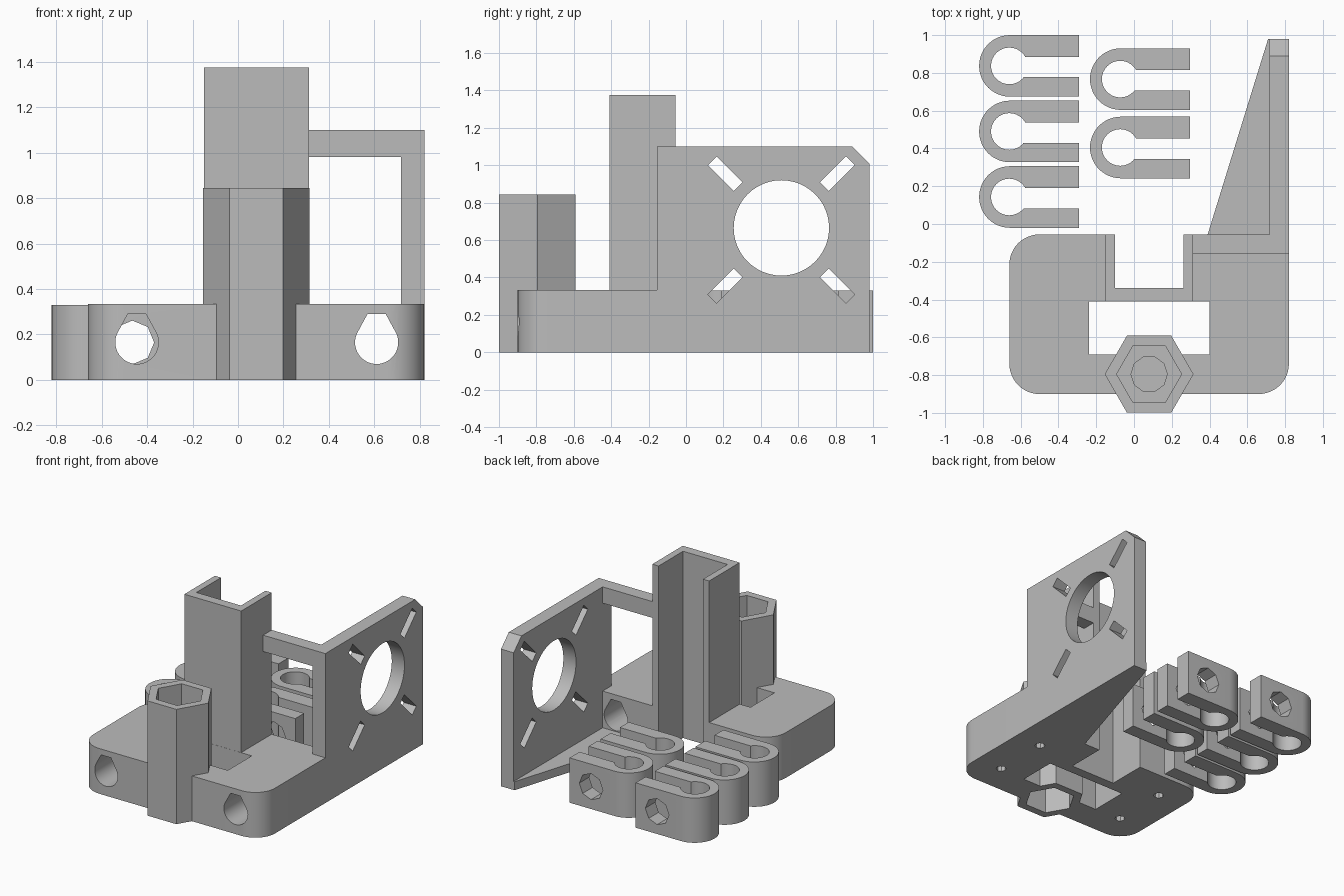
import bpy, bmesh, math

if "Cube" in bpy.data.objects:
    bpy.data.objects.remove(bpy.data.objects["Cube"], do_unlink=True)

GREY = (0.5, 0.5, 0.5, 1)
plastic = bpy.data.materials.new("grey plastic")
plastic.use_nodes = True
plastic.diffuse_color = GREY
plastic.node_tree.nodes["Principled BSDF"].inputs["Base Color"].default_value = GREY


def prism(name, outline, axis, lo, hi):
    """Extrude a flat outline along an axis."""
    place = {"x": lambda a, b: (lo, a, b),
             "y": lambda a, b: (a, lo, b),
             "z": lambda a, b: (a, b, lo)}[axis]
    bm = bmesh.new()
    face = bm.faces.new([bm.verts.new(place(a, b)) for a, b in outline])
    top = bmesh.ops.extrude_face_region(bm, geom=[face])["geom"]
    shift = [hi - lo if axis == k else 0 for k in "xyz"]
    bmesh.ops.translate(bm, vec=shift,
                        verts=[v for v in top if isinstance(v, bmesh.types.BMVert)])
    bmesh.ops.recalc_face_normals(bm, faces=bm.faces)
    mesh = bpy.data.meshes.new(name)
    bm.to_mesh(mesh)
    bm.free()
    mesh.materials.append(plastic)
    obj = bpy.data.objects.new(name, mesh)
    bpy.context.scene.collection.objects.link(obj)
    return obj


def rect(x0, x1, y0, y1):
    return [(x0, y0), (x1, y0), (x1, y1), (x0, y1)]


def arc(cx, cy, r, start, end, steps):
    angles = [math.radians(start + (end - start) * i / steps) for i in range(steps + 1)]
    return [(cx + r * math.cos(t), cy + r * math.sin(t)) for t in angles]


def circle(cx, cy, r, sides):
    return arc(cx, cy, r, 0, 360, sides)[:-1]


def combine(target, operation, *tools):
    """Merge or cut with solid tools, then discard the tools."""
    for tool in tools:
        mod = target.modifiers.new("shape", "BOOLEAN")
        mod.operation, mod.solver, mod.object = operation, "EXACT", tool
        graph = bpy.context.evaluated_depsgraph_get()
        mesh = bpy.data.meshes.new_from_object(target.evaluated_get(graph))
        target.modifiers.clear()
        target.data = mesh
        bpy.data.objects.remove(tool, do_unlink=True)


def smooth(obj):
    bpy.ops.object.select_all(action="DESELECT")
    obj.select_set(True)
    bpy.context.view_layer.objects.active = obj
    bpy.ops.object.shade_smooth_by_angle(angle=math.radians(25))


HEIGHT = 0.333
BACK = -0.055
FRONT = -0.9
ROD_Z = 0.165
RODS = (-0.445, 0.61)

# Base block with three rounded corners
R = 0.16
base = (arc(-0.66 + R, BACK - R, R, 90, 180, 12)
        + arc(-0.66 + R, FRONT + R, R, 180, 270, 12)
        + arc(0.82 - R, FRONT + R, R, 270, 360, 12) + [(0.82, BACK)])
body = prism("carriage_body", base, "z", 0, HEIGHT)

# Upright channel, motor plate, bridge bar and floor gusset
plate = [(-0.155, 0), (0.98, 0), (0.98, 1.01), (0.89, 1.1), (-0.155, 1.1)]
gusset = [(0.39, -0.1), (0.39, BACK), (0.71, 0.98), (0.75, 0.98), (0.75, -0.1)]
combine(body, "UNION",
        prism("channel", rect(-0.15, 0.313, -0.41, BACK), "z", 0, 1.375),
        prism("plate", plate, "x", 0.717, 0.82),
        prism("bar", rect(0.3, 0.75, 0.98, 1.1), "y", -0.155, BACK),
        prism("gusset", gusset, "z", 0, 0.063))

# Channel groove and the opening in front of it
combine(body, "DIFFERENCE",
        prism("groove", rect(-0.1, 0.262, -0.34, 0.1), "z", -0.1, 1.5),
        prism("opening", rect(-0.237, 0.4, -0.69, -0.411), "z", -0.1, 0.5))

# Hexagonal nut tower: pockets at both ends and a short blind rod hole
TX, TY = 0.08, -0.795
combine(body, "UNION", prism("tower", circle(TX, TY, 0.235, 6), "z", 0, 0.845))
combine(body, "DIFFERENCE",
        prism("top_pocket", circle(TX, TY, 0.172, 6), "z", 0.38, 1),
        prism("rod_seat", circle(TX, TY, 0.096, 10), "z", 0.31, 0.5),
        prism("bottom_pocket", circle(TX, TY, 0.172, 6), "z", -0.1, 0.295))

# Rod bores with flattened roofs, and screw holes beneath them
for x in RODS:
    bore = arc(x, ROD_Z, 0.095, -205, 25, 28) + [(x + 0.04, 0.29), (x - 0.04, 0.29)]
    combine(body, "DIFFERENCE", prism("bore", bore, "y", -1.1, 0))
    for y in (-0.27, -0.68):
        combine(body, "DIFFERENCE",
                prism("screw", circle(x, y, 0.035, 8), "z", -0.1, ROD_Z))

# Motor opening and four diagonal slots
MY, MZ = 0.51, 0.665
combine(body, "DIFFERENCE",
        prism("motor_hole", circle(MY, MZ, 0.255, 48), "x", 0.6, 0.9))
for sy in (-1, 1):
    for sz in (-1, 1):
        slot = [(MY + sy * (0.3 + (u - v) * 0.7071), MZ - 0.01 + sz * (0.3 + (u + v) * 0.7071))
                for u, v in rect(-0.098, 0.098, -0.033, 0.033)]
        combine(body, "DIFFERENCE", prism("slot", slot, "x", 0.6, 0.9))
smooth(body)

# Belt and bearing clamps: one shape, placed five times
clamp = prism("clamp_1", arc(-0.657, 0, 0.163, 90, 270, 24) + [(-0.29, -0.163), (-0.29, 0.163)],
              "z", 0, 0.33)
combine(clamp, "DIFFERENCE",
        prism("clamp_bore", circle(-0.66, 0, 0.097, 32), "z", -0.1, 0.5),
        prism("clamp_gap", rect(-0.62, -0.2, -0.06, 0.048), "z", -0.1, 0.5),
        prism("clamp_screw", circle(-0.465, ROD_Z, 0.096, 8), "y", -0.3, 0.3))
smooth(clamp)
places = [(0, 0.837), (0, 0.49), (0, 0.143), (0.587, 0.767), (0.587, 0.405)]
for i, (x, y) in enumerate(places):
    part = clamp
    if i:
        part = bpy.data.objects.new(f"clamp_{i + 1}", clamp.data)
        bpy.context.scene.collection.objects.link(part)
    part.location = (x, y, 0)
